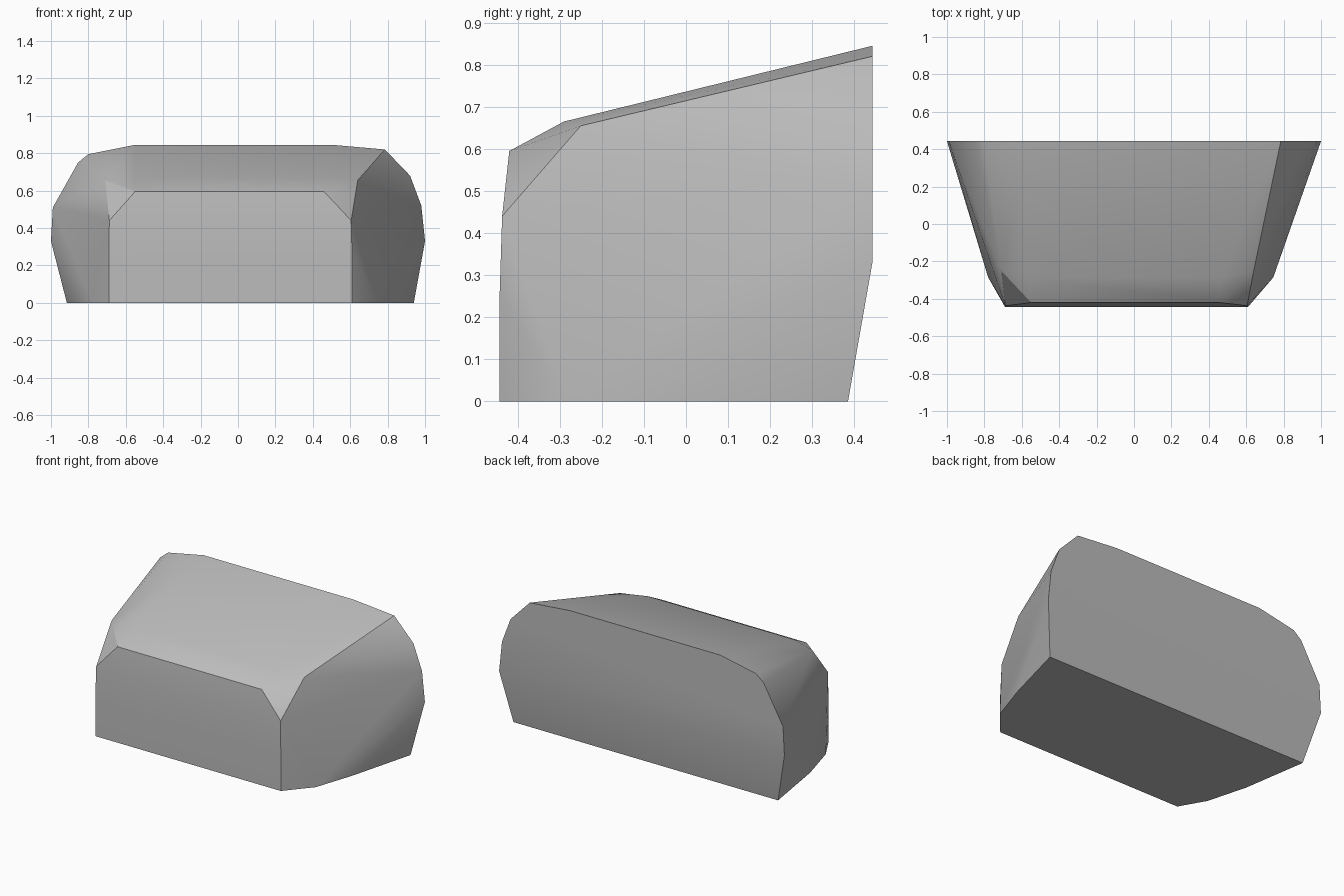
import bpy
import bmesh
import math

cube = bpy.data.objects.get("Cube")
if cube:
    bpy.data.objects.remove(cube, do_unlink=True)

# Stone colour
grey = bpy.data.materials.new("stone_grey")
grey.use_nodes = True
colour = (0.5, 0.5, 0.5, 1)
grey.diffuse_color = colour
grey.node_tree.nodes["Principled BSDF"].inputs["Base Color"].default_value = colour

BACK = 0.443

# Outline of the flat back, as (x, z)
back_outline = [(-1, 0.33), (-0.99, 0.51), (-0.855, 0.75), (-0.8, 0.795), (-0.55, 0.845),
                (0.5, 0.845), (0.785, 0.82), (0.92, 0.68), (0.98, 0.52), (1, 0.33)]

# Rows across the block: left-hand x, right-hand x, y, z
rows = [
    (-0.915, 0.94, 0.385, 0),       # base, back edge
    (-0.85, 0.83, -0.03, 0),        # base, middle
    (-0.78, 0.745, -0.285, 0),      # base, front bevel
    (-0.69, 0.61, -BACK, 0),        # front foot
    (-0.69, 0.61, -BACK, 0.25),     # front face
    (-0.688, 0.605, -0.437, 0.44),  # front face, shoulder
    (-0.55, 0.46, -0.42, 0.595),    # front brow
    (-0.55, 0.47, -0.29, 0.665),    # roof, front edge
    (-0.71, 0.64, -0.25, 0.655),    # roof corners
]

# Wrap the chiselled block around its corners
bm = bmesh.new()
for x, z in back_outline:
    bm.verts.new((x, BACK, z))
for x0, x1, y, z in rows:
    bm.verts.new((x0, y, z))
    bm.verts.new((x1, y, z))
hull = bmesh.ops.convex_hull(bm, input=bm.verts[:])
spare = {g for g in hull["geom_interior"] + hull["geom_unused"]
         if isinstance(g, bmesh.types.BMVert)}
bmesh.ops.delete(bm, geom=list(spare), context="VERTS")
bmesh.ops.dissolve_limit(bm, angle_limit=math.radians(1),
                         verts=bm.verts[:], edges=bm.edges[:])
bmesh.ops.recalc_face_normals(bm, faces=bm.faces[:])

mesh = bpy.data.meshes.new("stone_block")
bm.to_mesh(mesh)
bm.free()
mesh.materials.append(grey)
stone = bpy.data.objects.new("stone_block", mesh)
bpy.context.collection.objects.link(stone)

# Soft facets with crisp main edges
bpy.ops.object.select_all(action="DESELECT")
stone.select_set(True)
bpy.context.view_layer.objects.active = stone
bpy.ops.object.shade_smooth_by_angle(angle=math.radians(30))
